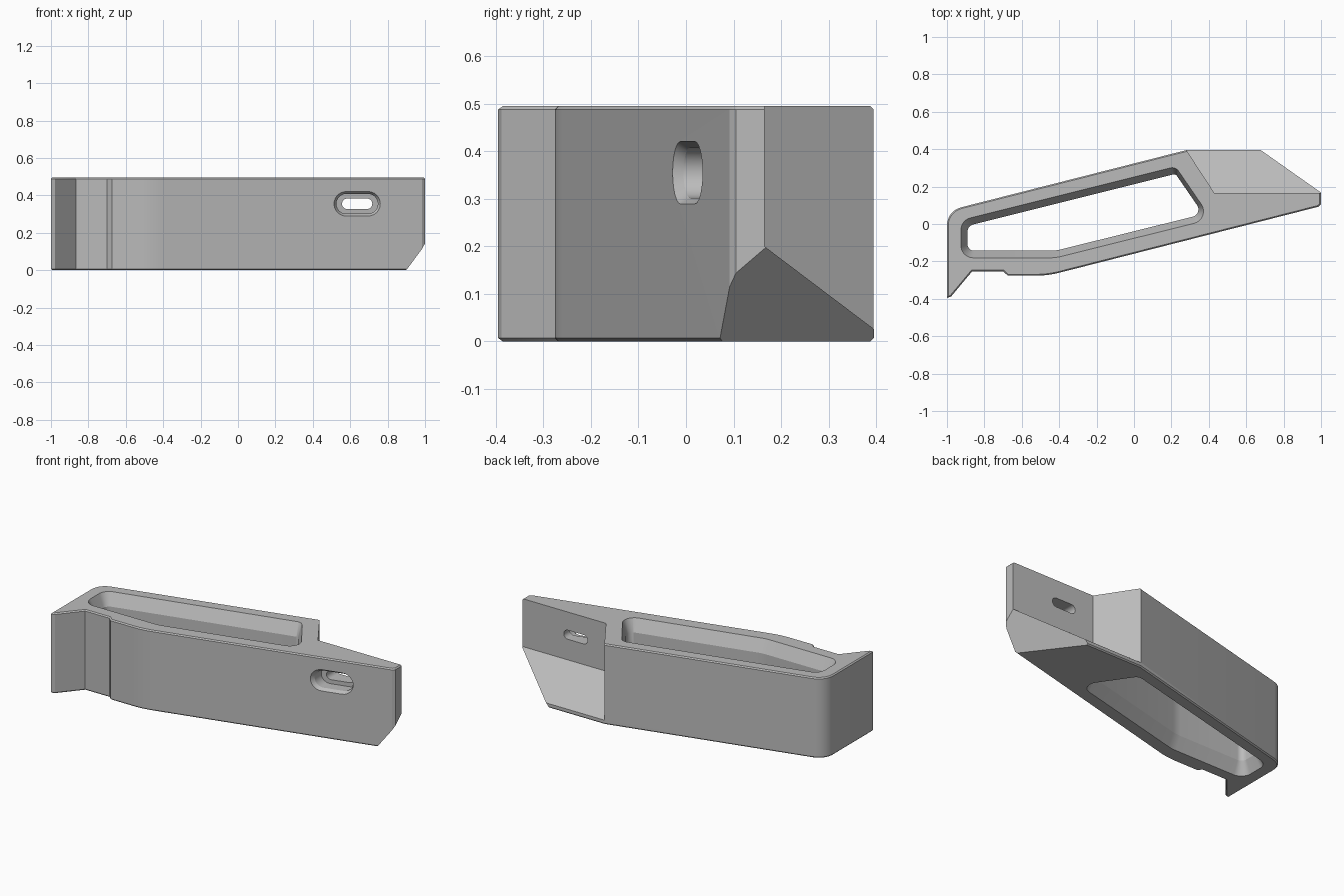
import bpy, bmesh, math
from mathutils import Vector

if "Cube" in bpy.data.objects:
    bpy.data.objects.remove(bpy.data.objects["Cube"])

H = 0.495  # overall height


def rounded(corners, seg=8):
    """Round polygon corners given as (x, y, radius)."""
    pts, n = [], len(corners)
    for i, (x, y, r) in enumerate(corners):
        p = Vector((x, y))
        if r == 0:
            pts.append(p)
            continue
        a = (Vector(corners[i - 1][:2]) - p).normalized()
        b = (Vector(corners[(i + 1) % n][:2]) - p).normalized()
        half = a.angle(b) / 2
        t = r / math.tan(half)
        c = p + (a + b).normalized() * (r / math.sin(half))
        u, v = p + a * t - c, p + b * t - c
        for k in range(seg + 1):
            f = k / seg
            ang = u.angle(v)
            pts.append(c + (u * math.sin((1 - f) * ang) + v * math.sin(f * ang)) / math.sin(ang))
    return pts


def loft(rings):
    """Closed solid through rings of equal point count."""
    bm = bmesh.new()
    loops = [[bm.verts.new(p) for p in ring] for ring in rings]
    n = len(loops[0])
    for lo, hi in zip(loops, loops[1:]):
        for i in range(n):
            j = (i + 1) % n
            bm.faces.new((lo[i], lo[j], hi[j], hi[i]))
    bm.faces.new(loops[0][::-1])
    bm.faces.new(loops[-1])
    bmesh.ops.recalc_face_normals(bm, faces=bm.faces[:])
    return bm


def to_object(name, bm):
    me = bpy.data.meshes.new(name)
    bm.to_mesh(me)
    bm.free()
    ob = bpy.data.objects.new(name, me)
    bpy.context.collection.objects.link(ob)
    return ob


# Main body outline, extruded upward with a fine edge break on both rims
outline = rounded([
    (-1, -0.395, 0), (-0.978, -0.388, 0), (-0.865, -0.253, 0), (-0.70, -0.253, 0),
    (-0.675, -0.276, 0), (-0.46, -0.276, 0.5), (0.985, 0.092, 0), (1, 0.105, 0),
    (1, 0.395, 0), (0.28, 0.395, 0), (-1, 0.07, 0.1)])
bm = loft([[(p.x, p.y, z) for p in outline] for z in (0, H)])
rims = [e for e in bm.edges if abs(e.verts[0].co.z - e.verts[1].co.z) < 1e-6]
bmesh.ops.bevel(bm, geom=rims, offset=0.007, segments=1, affect='EDGES')

# Slanted underside corner at the nose
cut = bmesh.ops.bisect_plane(
    bm, geom=bm.verts[:] + bm.edges[:] + bm.faces[:], dist=1e-5,
    plane_co=(0.9, 0.07, 0), plane_no=Vector((1, 0.755, -0.88)).normalized(), clear_outer=True)
bmesh.ops.contextual_create(bm, geom=[g for g in cut['geom_cut'] if isinstance(g, bmesh.types.BMEdge)])
bmesh.ops.recalc_face_normals(bm, faces=bm.faces[:])
body = to_object("bracket_body", bm)

# Cutter: space behind the mounting plate, with a sloped floor
corner = [(0.43, 0.165), (1.2, 0.165), (1.2, 0.6), (0.146, 0.6)]
recess = to_object("recess_cutter", loft([
    [(x, y, 0.2 - 0.755 * (y - 0.165)) for x, y in corner],
    [(x, y, 0.7) for x, y in corner]]))

# Cutter: long window flared at both ends
wide = rounded([(-0.93, -0.186, 0.07), (-0.42, -0.186, 0.25), (0.42, 0.023, 0.07),
                (0.222, 0.312, 0.045), (-0.93, 0.024, 0.07)])
narrow = rounded([(-0.89, -0.143, 0.035), (-0.42, -0.143, 0.25), (0.37, 0.053, 0.04),
                  (0.222, 0.268, 0.02), (-0.89, -0.01, 0.04)])
window = to_object("window_cutter", loft([
    [(p.x, p.y, z) for p in ring]
    for ring, z in ((wide, -0.01), (narrow, 0.075), (narrow, H - 0.075), (wide, H + 0.01))]))


# Cutter: chamfered and stepped bolt slot following the sloping front
def slot_ring(depth, r, half):
    ring = []
    for k in range(26):
        side = 1 if k < 13 else -1
        a = -math.pi / 2 + math.pi * (k if k < 13 else k - 1) / 12
        x = 0.637 + side * half + r * math.cos(a)
        ring.append((x, -0.159 + 0.2545 * x + depth, 0.355 + r * math.sin(a)))
    return ring


slot = to_object("slot_cutter", loft([slot_ring(*s) for s in (
    (-0.1, 0.066, 0.058), (0, 0.066, 0.058), (0.02, 0.053, 0.058),
    (0.085, 0.053, 0.058), (0.085, 0.028, 0.053), (0.35, 0.028, 0.053))]))

# Cut the body and discard the cutters
bpy.context.view_layer.objects.active = body
body.select_set(True)
for cutter in (recess, window, slot):
    cutter.hide_render = True
    mod = body.modifiers.new(cutter.name, 'BOOLEAN')
    mod.operation = 'DIFFERENCE'
    mod.solver = 'EXACT'
    mod.object = cutter
    bpy.ops.object.modifier_apply(modifier=mod.name)
    bpy.data.objects.remove(cutter)

grey = bpy.data.materials.new("plain_grey")
grey.diffuse_color = (0.5, 0.5, 0.5, 1)
grey.use_nodes = True
grey.node_tree.nodes["Principled BSDF"].inputs["Base Color"].default_value = grey.diffuse_color
body.data.materials.clear()
body.data.materials.append(grey)
bpy.ops.object.shade_smooth_by_angle(angle=math.radians(25))
